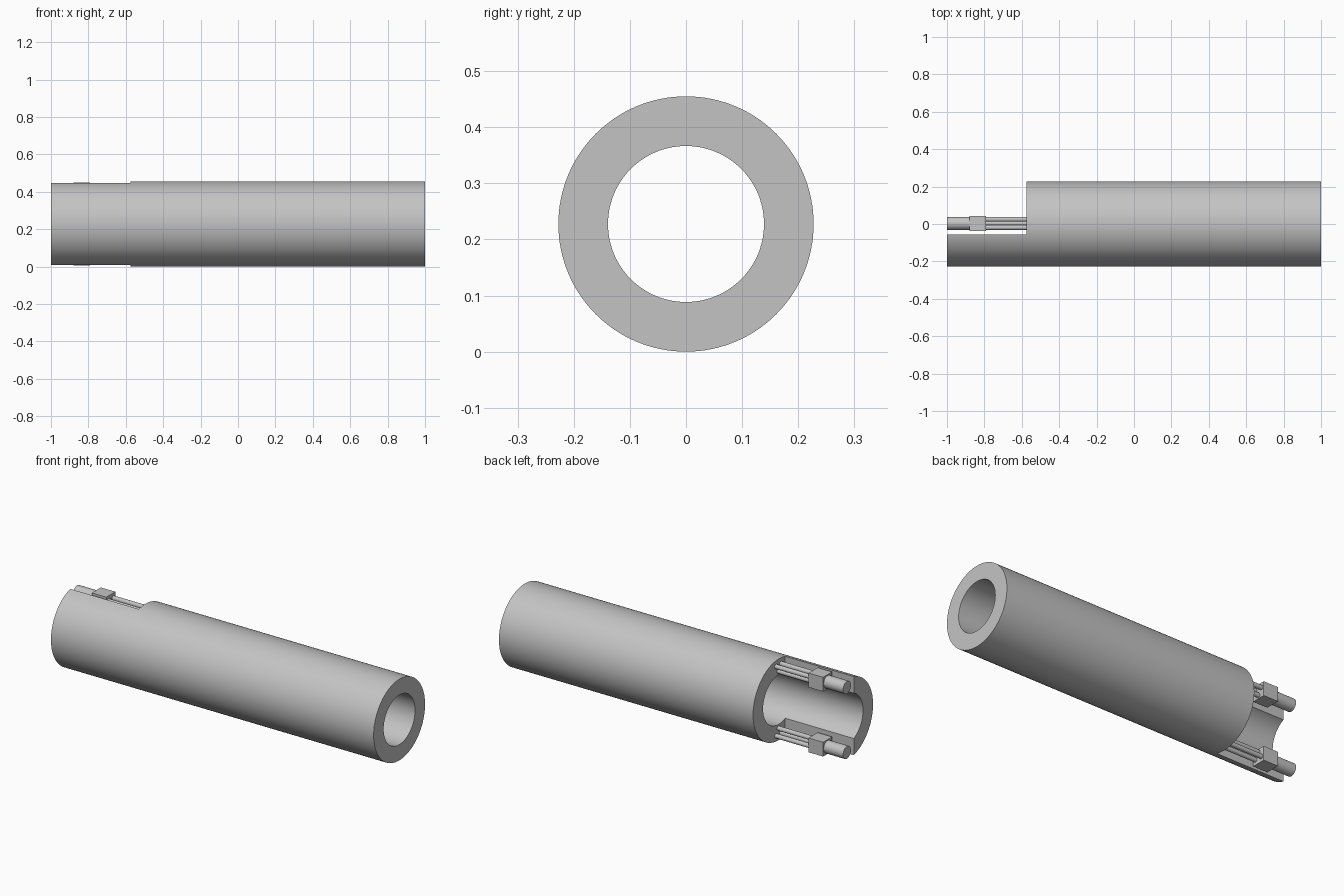
import bpy
import math
from mathutils import Matrix

cube = bpy.data.objects.get("Cube")
if cube:
    bpy.data.objects.remove(cube, do_unlink=True)

R_OUT, R_IN = 0.2275, 0.139   # tube radii
AXIS_Z = R_OUT                # height of the tube axis
STEP_X = -0.575               # where the cutaway begins
CUT_Y = -0.057                # flat of the cutaway
PIN_Y, PIN_R = 0.003, 0.182   # connector offset from the axis

grey = bpy.data.materials.new("plain_grey")
grey.use_nodes = True
grey.diffuse_color = (0.55, 0.55, 0.55, 1)
grey.node_tree.nodes["Principled BSDF"].inputs["Base Color"].default_value = (0.55, 0.55, 0.55, 1)


def finish(obj, name):
    obj.name = name
    obj.data.materials.clear()
    obj.data.materials.append(grey)
    return obj


def smooth(obj):
    bpy.ops.object.select_all(action='DESELECT')
    obj.select_set(True)
    bpy.context.view_layer.objects.active = obj
    bpy.ops.object.shade_smooth_by_angle(angle=math.radians(30))


def rod(name, x0, x1, y, z, radius, sides=32):
    bpy.ops.mesh.primitive_cylinder_add(vertices=sides, radius=radius, depth=x1 - x0)
    obj = bpy.context.object
    obj.data.transform(Matrix.Rotation(math.pi / 2, 4, 'Y'))
    obj.location = ((x0 + x1) / 2, y, z)
    return finish(obj, name)


def box(name, low, high):
    bpy.ops.mesh.primitive_cube_add(size=1)
    obj = bpy.context.object
    obj.data.transform(Matrix.Diagonal([b - a for a, b in zip(low, high)] + [1]))
    obj.location = [(a + b) / 2 for a, b in zip(low, high)]
    return finish(obj, name)


def cut(obj, cutter):
    bpy.context.view_layer.objects.active = obj
    mod = obj.modifiers.new("cut", 'BOOLEAN')
    mod.operation = 'DIFFERENCE'
    mod.solver = 'EXACT'
    mod.object = cutter
    bpy.ops.object.modifier_apply(modifier=mod.name)
    bpy.data.objects.remove(cutter, do_unlink=True)


# Hollow tube with one side cut away at the left end
tube = rod("tube", -1, 1, 0, AXIS_Z, R_OUT, 128)
cut(tube, rod("bore_cutter", -1.1, 1.1, 0, AXIS_Z, R_IN, 128))
cut(tube, box("side_cutter", (-1.2, CUT_Y, -0.2), (STEP_X, 0.5, 0.7)))
smooth(tube)

# Upper and lower connectors: end pin, square block and three thin wires
for side, s in (("upper", 1), ("lower", -1)):
    z = AXIS_Z + s * PIN_R
    smooth(rod(side + "_pin", -1, -0.87, PIN_Y, z, 0.035))
    box(side + "_block", (-0.88, PIN_Y - 0.04, z - 0.04), (-0.79, PIN_Y + 0.04, z + 0.04))
    for i, (dy, dz) in enumerate(((0.022, 0.012), (-0.022, 0.012), (0, -0.022))):
        smooth(rod(f"{side}_wire_{i + 1}", -0.8, STEP_X + 0.02,
                   PIN_Y + dy, z + s * dz, 0.0125, 20))
